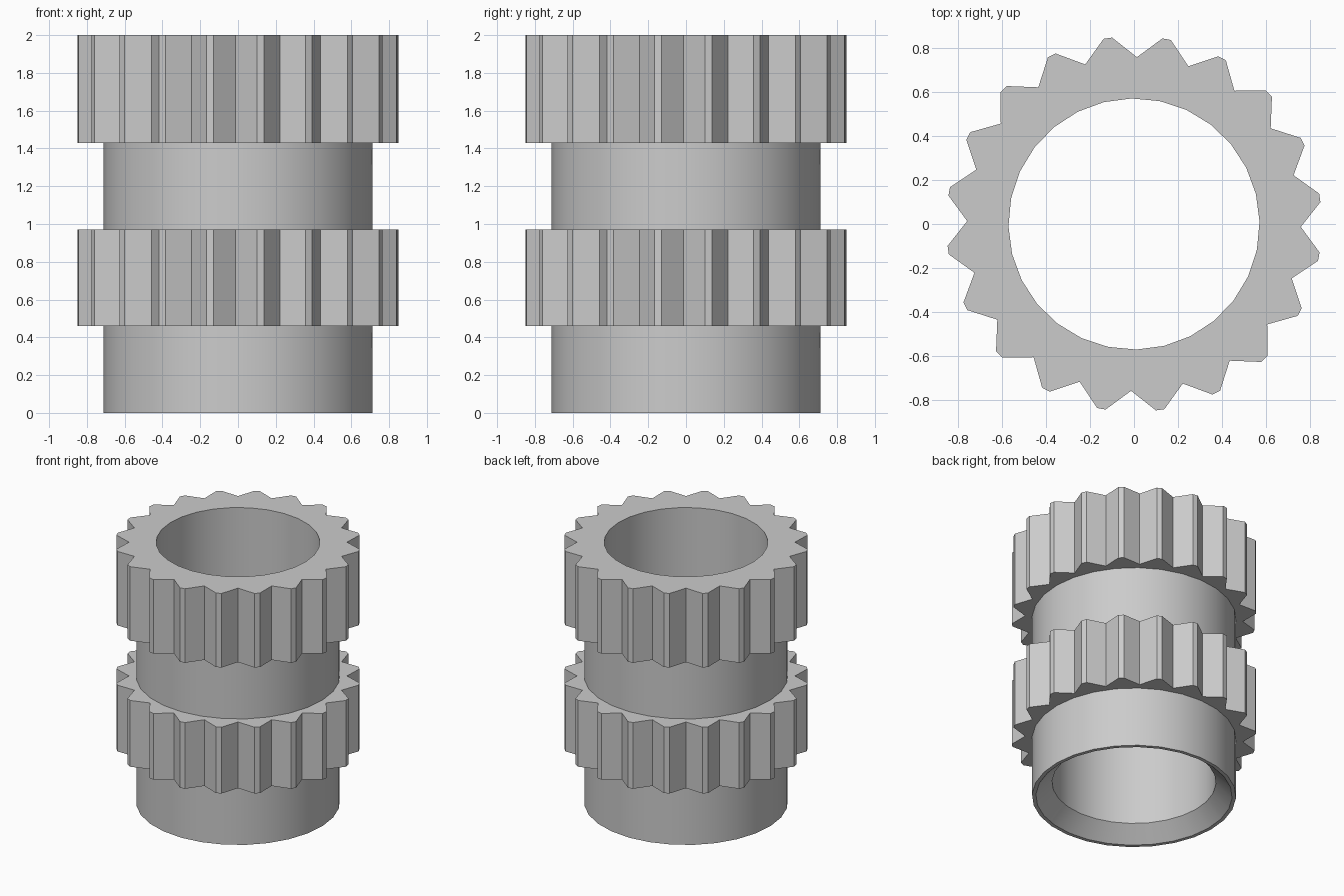
import bpy
import bmesh
from math import cos, sin, radians

cube = bpy.data.objects.get("Cube")
if cube:
    bpy.data.objects.remove(cube, do_unlink=True)

SEGMENTS = 28
TEETH = 20
PITCH = 360 / TEETH

bm = bmesh.new()


def loop(points, z):
    """Closed ring of edges through (radius, angle in degrees) points."""
    verts = [bm.verts.new((r * cos(radians(a)), r * sin(radians(a)), z))
             for r, a in points]
    for i, v in enumerate(verts):
        bm.edges.new((v, verts[(i + 1) % len(verts)]))
    return verts


def circle(radius, z):
    return loop([(radius, 1 + 360 * i / SEGMENTS) for i in range(SEGMENTS)], z)


def toothed(z):
    # each tooth: pointed valley, then a narrow flat tip
    tooth = [(0.76, -1), (0.855, 6.7), (0.855, 9.3)]
    return loop([(r, a + PITCH * i) for i in range(TEETH) for r, a in tooth], z)


def wall(a, b):
    n = len(a)
    for i in range(n):
        j = (i + 1) % n
        bm.faces.new((a[i], a[j], b[j], b[i]))


def flat_ring(a, b):
    edges = [bm.edges.get((l[i], l[(i + 1) % len(l)]))
             for l in (a, b) for i in range(len(l))]
    bmesh.ops.triangle_fill(bm, use_beauty=True, edges=edges, normal=(0, 0, 1))


# Section from the bottom rim, up the outside, and down the bore
loops = [
    circle(0.685, 0), circle(0.712, 0), circle(0.712, 0.46),   # rim, lower collar
    toothed(0.46), toothed(0.97),                              # lower gear
    circle(0.712, 0.97), circle(0.712, 1.43),                  # upper collar
    toothed(1.43), toothed(2.0),                               # upper gear
    circle(0.572, 2.0), circle(0.572, 0.11),                   # bore
]
for i, a in enumerate(loops):
    b = loops[(i + 1) % len(loops)]      # last pair is the flared mouth
    if len(a) == len(b):
        wall(a, b)
    else:
        flat_ring(a, b)

bmesh.ops.recalc_face_normals(bm, faces=bm.faces)
mesh = bpy.data.meshes.new("double_gear_sleeve")
bm.to_mesh(mesh)
bm.free()
sleeve = bpy.data.objects.new("double_gear_sleeve", mesh)
bpy.context.collection.objects.link(sleeve)

# Plain grey metal
grey = bpy.data.materials.new("plain_grey")
grey.use_nodes = True
color = (0.6, 0.6, 0.6, 1)
grey.diffuse_color = color
grey.node_tree.nodes["Principled BSDF"].inputs["Base Color"].default_value = color
mesh.materials.append(grey)

# Smooth collars and bore, crisp teeth
bpy.ops.object.select_all(action='DESELECT')
sleeve.select_set(True)
bpy.context.view_layer.objects.active = sleeve
bpy.ops.object.shade_smooth_by_angle(angle=radians(25))
